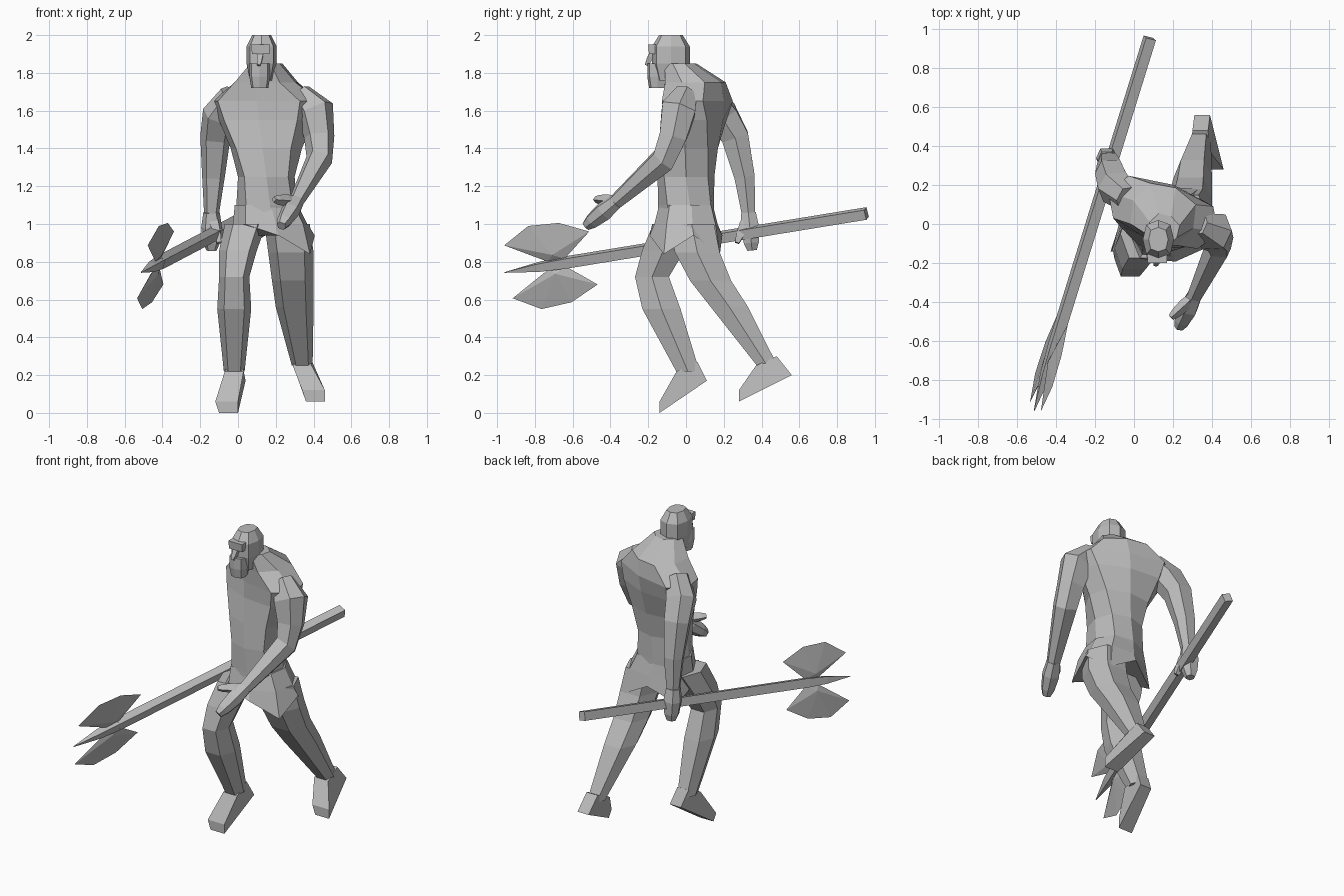
import bpy, bmesh
from math import sin, cos, pi, radians
from mathutils import Vector, Matrix

if "Cube" in bpy.data.objects:
    bpy.data.objects.remove(bpy.data.objects["Cube"])

shade = (.5, .5, .5, 1)
grey = bpy.data.materials.new("stone_grey")
grey.use_nodes = True
grey.diffuse_color = shade
grey.node_tree.nodes["Principled BSDF"].inputs["Base Color"].default_value = shade


def finish(name, bm):
    bmesh.ops.recalc_face_normals(bm, faces=bm.faces)
    mesh = bpy.data.meshes.new(name)
    bm.to_mesh(mesh)
    bm.free()
    mesh.materials.append(grey)
    part = bpy.data.objects.new(name, mesh)
    bpy.context.collection.objects.link(part)
    return part


def bridge(name, rings):
    """Join rings of points with quads and close both ends."""
    bm = bmesh.new()
    loops = [[bm.verts.new(point) for point in ring] for ring in rings]
    count = len(loops[0])
    for lower, upper in zip(loops, loops[1:]):
        for i in range(count):
            j = (i + 1) % count
            bm.faces.new((lower[i], lower[j], upper[j], upper[i]))
    bm.faces.new(loops[0])
    bm.faces.new(loops[-1][::-1])
    return finish(name, bm)


def ring(centre, width, depth, sides, turn):
    """A slightly squared ellipse."""
    points = []
    for i in range(sides):
        angle = 2 * pi * i / sides + (pi / 4 if sides == 4 else 0)
        across, along = [v * max(abs(v), .001) ** -.25 for v in (cos(angle), sin(angle))]
        points.append(centre + turn @ Vector((across * width, along * depth, 0)))
    return points


def yaw(degrees):
    return Matrix.Rotation(radians(degrees), 3, "Z")


def column(name, x, y, rows, stretch, sides=8):
    """Upright stack of (height, radius) rings."""
    return bridge(name, [ring(Vector((x, y, z)), r, r * stretch, sides, yaw(0))
                         for z, r in rows])


def limb(name, joints, stretch=1, sides=6, follow=True):
    """Tube through (x, y, z, radius) joints, square to its path or level."""
    centres = [Vector(joint[:3]) for joint in joints]
    rings = []
    for k, (centre, joint) in enumerate(zip(centres, joints)):
        turn = yaw(0)
        if follow:
            path = centres[min(k + 1, len(centres) - 1)] - centres[max(k - 1, 0)]
            turn = Vector((0, 0, -1)).rotation_difference(path).to_matrix()
        rings.append(ring(centre, joint[3], joint[3] * stretch, sides, turn))
    return bridge(name, rings)


def taper(name, start, end, radius, sides=6):
    """Hand, thumb or nose: swells past the start and narrows to the end."""
    start, end = Vector(start[:3]), Vector(end)
    limb(name, [(*start.lerp(end, t), radius * swell)
                for t, swell in ((0, .8), (.4, 1), (.8, .8), (1, .5))], sides=sides)


def foot(name, ankle, heel, toe):
    """Side outline from ankle to heel to toe, wider at the front."""
    ankle, heel, toe = Vector(ankle[:3]), Vector(heel), Vector(toe)
    outline = [(ankle + Vector((0, .05, .05)), .04), (heel, .04), (toe, .05),
               (toe + Vector((-.01, 0, .06)), .06), (ankle - Vector((0, .06, 0)), .05)]
    bridge(name, [[p + Vector((side * w, 0, 0)) for p, w in outline] for side in (-1, 1)])


# Torso: hips and shoulders twist opposite ways; rows are height, depth offset, width
trunk = [(.95, 0, .18), (1.1, 0, .16), (1.25, 0, .15), (1.4, .02, .19), (1.55, .05, .26),
         (1.65, .06, .3), (1.75, .05, .17), (1.85, -.03, .08)]
bridge("torso", [ring(Vector((.15, y, z)), w, min(w, .15), 8, yaw(15 - 50 * (z - trunk[0][0])))
                 for z, y, w in trunk])

# Short skirt: corners hang low, except one lifted by the leading thigh
skirt = [ring(Vector((x, 0, z)), w, w * .85, 8, yaw(10))
         for x, z, w in ((.15, 1.1, .17), (.17, 1, .2), (.18, .9, .23))]
for i, point in enumerate(skirt[-1]):
    point.z = 1 if i == 5 else .94 - .1 * (i % 2)
bridge("skirt", skirt)

# Head, beard and face
column("head", .125, -.08, [(1.76, .06), (1.85, .08), (1.94, .08), (2, .05)], 1.25)
column("beard", .115, -.15, [(1.72, .045), (1.78, .055), (1.85, .055)], 1)
column("brow", .12, -.15, [(1.9, .06), (1.95, .065)], 1, sides=4)
taper("nose", (.12, -.17, 1.92), (.11, -.21, 1.84), .02, sides=4)

# Arms, hands and thumbs
left_wrist = (.31, -.37, 1.12, .04)
limb("left_arm", [(.33, 0, 1.69, .06), (.41, -.04, 1.6, .1), (.43, -.07, 1.46, .08),
                  (.43, -.12, 1.34, .07), left_wrist])
taper("left_hand", left_wrist, (.23, -.53, .99), .05)
taper("left_thumb", left_wrist, (.19, -.48, 1.13), .03, sides=4)

right_wrist = (-.14, .33, 1.06, .04)
limb("right_arm", [(-.03, .13, 1.68, .07), (-.1, .19, 1.58, .09), (-.12, .26, 1.46, .08),
                   (-.13, .31, 1.25, .06), right_wrist])
taper("right_hand", right_wrist, (-.14, .35, .86), .055)
taper("right_thumb", right_wrist, (-.1, .27, .9), .03, sides=4)

# Legs, the right one leading, with feet raised on the toes
right_ankle = (-.02, .01, .22, .055)
limb("right_leg", [(.04, -.05, 1, .11), (0, -.12, .86, .1), (-.02, -.18, .72, .08),
                   (-.02, -.13, .55, .09), right_ankle], 1.25, follow=False)
foot("right_foot", right_ankle, (0, .11, .17), (-.05, -.14, 0))

left_ankle = (.34, .43, .25, .055)
limb("left_leg", [(.26, .03, 1, .12), (.28, .06, .85, .12), (.29, .13, .7, .11),
                  (.3, .23, .56, .1), left_ankle], 1.1, follow=False)
foot("left_foot", left_ankle, (.35, .56, .2), (.41, .28, .06))


# Long axe: points on its sloping axis are found from y
def axis(y):
    return Vector((.31 * y - .215, y, .163 * y + .9))


def rod(name, stops):
    limb(name, [(*axis(y), r) for y, r in stops], sides=4)


rod("axe_shaft", [(.955, .035), (-.65, .035)])
rod("axe_spike", [(-.63, .035), (-.78, .028), (-.96, .002)])


def blade(name, side):
    """Thin lens: a rim of (distance along, height) joined to a ridge on either face."""
    bm = bmesh.new()

    def place(y, height, off=0):
        offset = side * height * Vector((.2, -.16, 1))
        return bm.verts.new(axis(y) + offset + Vector((off, 0, 0)))

    rim = [place(y, h) for y, h in ((-.64, .02), (-.49, .14), (-.64, .21), (-.8, .22),
                                    (-.94, .14), (-.73, .02))]
    for off in (-.02, .02):
        hub = place(-.7, .05, off)
        for a, b in zip(rim, rim[1:] + rim[:1]):
            bm.faces.new((hub, a, b))
    return finish(name, bm)


blade("upper_blade", 1)
blade("lower_blade", -1)
